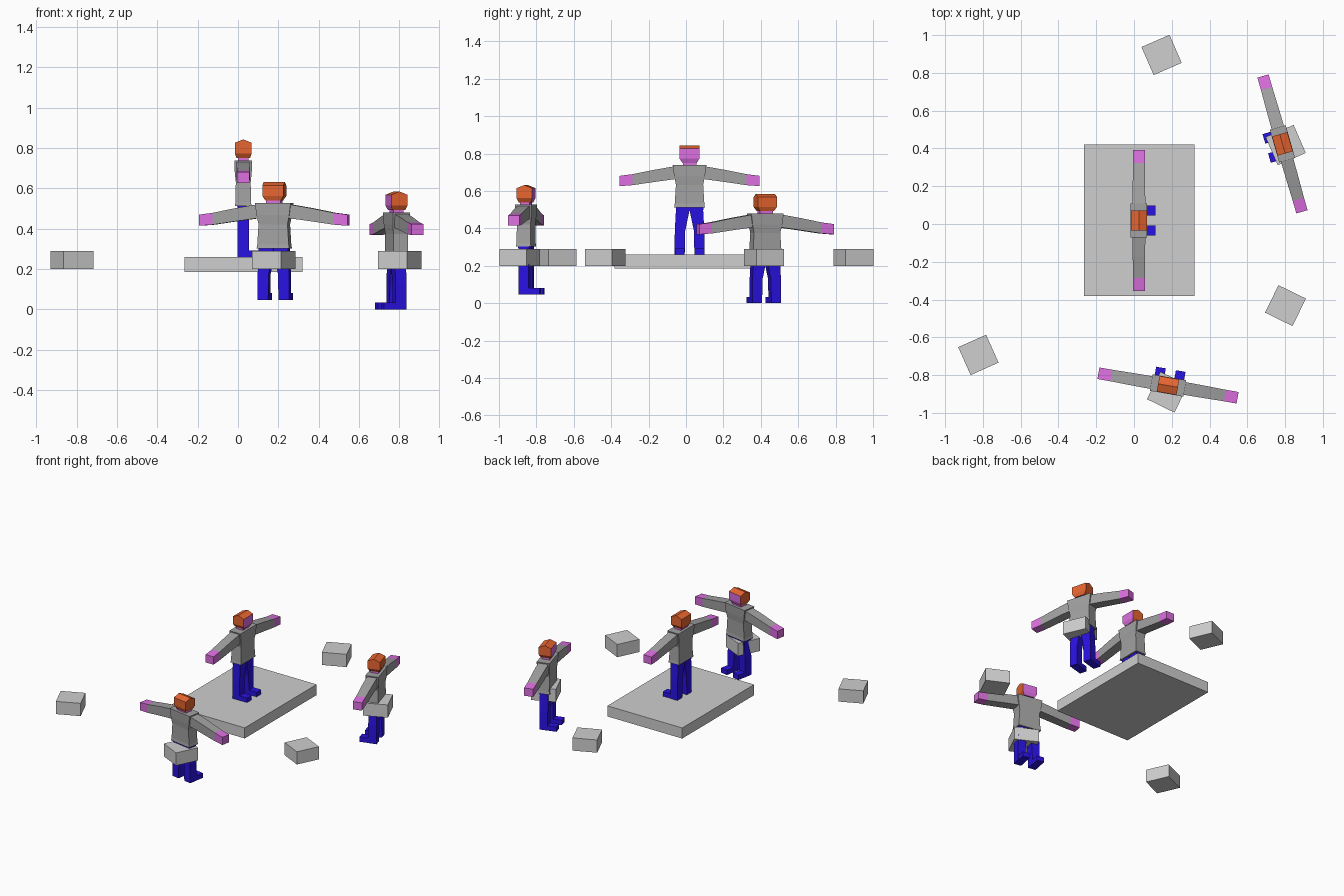
import bpy, bmesh
from math import radians
from mathutils import Matrix, Vector

if "Cube" in bpy.data.objects:
    bpy.data.objects.remove(bpy.data.objects["Cube"], do_unlink=True)


def material(name, r, g, b):
    m = bpy.data.materials.new(name)
    m.use_nodes = True
    m.diffuse_color = (r, g, b, 1)
    m.node_tree.nodes["Principled BSDF"].inputs["Base Color"].default_value = (r, g, b, 1)
    return m


stone = material("light_grey", 0.62, 0.62, 0.62)
shirt = material("shirt_grey", 0.36, 0.36, 0.36)
denim = material("trouser_blue", 0.022, 0.006, 0.75)
skin = material("skin_pink", 0.72, 0.16, 0.75)
hair = material("hair_orange", 0.80, 0.13, 0.03)


def ring_z(z, hx, hy, x=0, y=0):
    """Horizontal rectangle."""
    return [Vector((x + a * hx, y + b * hy, z)) for a, b in ((-1, -1), (1, -1), (1, 1), (-1, 1))]


def ring_y(y, hx, z0, z1):
    """Upright rectangle across the arm."""
    return [Vector((-hx, y, z0)), Vector((hx, y, z0)), Vector((hx, y, z1)), Vector((-hx, y, z1))]


def loft(bm, rings, side=1):
    """Join four-cornered rings into a closed solid."""
    loops = [[bm.verts.new((p.x, p.y * side, p.z)) for p in r] for r in rings]
    for a, b in zip(loops, loops[1:]):
        for i in range(4):
            j = (i + 1) % 4
            bm.faces.new((a[i], a[j], b[j], b[i]))
    bm.faces.new(loops[0])
    bm.faces.new(loops[-1])


def finish(bm, name, mats, rule=None):
    bmesh.ops.recalc_face_normals(bm, faces=bm.faces)
    me = bpy.data.meshes.new(name)
    for m in mats:
        me.materials.append(m)
    if rule:
        for f in bm.faces:
            f.material_index = rule(f)
    bm.to_mesh(me)
    bm.free()
    return me


def solid(name, mats, ring_lists, mirrored=False, rule=None):
    bm = bmesh.new()
    for rings in ring_lists:
        for side in (1, -1) if mirrored else (1,):
            loft(bm, rings, side)
    return finish(bm, name, mats, rule)


def place(me, name, x, y, z, angle=0):
    ob = bpy.data.objects.new(name, me)
    bpy.context.collection.objects.link(ob)
    ob.matrix_world = Matrix.Translation((x, y, z)) @ Matrix.Rotation(radians(angle), 4, "Z")


# Head with a ridged crown; the front face and underside are skin
def head_mesh():
    bm = bmesh.new()
    loft(bm, [ring_z(0.492, 0.033, 0.038), ring_z(0.515, 0.042, 0.053), ring_z(0.568, 0.042, 0.053)])
    bm.faces.ensure_lookup_table()
    top = bm.faces[-1]
    sides = [e for e in top.edges if abs(e.verts[0].co.x - e.verts[1].co.x) < 0.001]
    cut = [e for e in top.edges if e not in sides]
    mid = bmesh.ops.subdivide_edges(bm, edges=cut, cuts=1)
    for v in mid["geom_inner"]:
        if isinstance(v, bmesh.types.BMVert):
            v.co.z = 0.585
    return finish(bm, "head", [hair, skin],
                  lambda f: int(f.normal.x > 0.6 or f.normal.z < -0.9))


# Body parts, facing +x with feet at z = 0
parts = {
    "head": head_mesh(),
    "neck": solid("neck", [skin], [[ring_z(0.47, 0.026, 0.036), ring_z(0.50, 0.026, 0.036)]]),
    "torso": solid("torso", [shirt], [[
        ring_z(0.255, 0.041, 0.082), ring_z(0.275, 0.038, 0.079), ring_z(0.375, 0.037, 0.073),
        ring_z(0.42, 0.042, 0.082), ring_z(0.48, 0.044, 0.09)]]),
    "arms": solid("arms", [shirt, skin], [[
        ring_y(0.08, 0.034, 0.405, 0.474), ring_y(0.19, 0.033, 0.39, 0.455),
        ring_y(0.305, 0.031, 0.373, 0.432), ring_y(0.374, 0.031, 0.368, 0.423)]],
        True, lambda f: int(abs(f.calc_center_median().y) > 0.31)),
    "legs": solid("legs", [denim], [[
        ring_z(0, 0.028, 0.027, 0, 0.053), ring_z(0.13, 0.028, 0.028, 0, 0.051),
        ring_z(0.235, 0.029, 0.036, 0, 0.037), ring_z(0.26, 0.03, 0.037, 0, 0.037)]], True),
    "feet": solid("feet", [denim], [[
        ring_z(0, 0.034, 0.026, 0.053, 0.053), ring_z(0.034, 0.034, 0.026, 0.053, 0.053)]], True),
}

# Three people: x, y, ground height, heading
people = {
    "standing_person": (0.026, 0.019, 0.263, 0),
    "front_person": (0.18, -0.855, 0.052, 80),
    "side_person": (0.786, 0.424, 0.005, 196),
}
for who, spot in people.items():
    for part, me in parts.items():
        place(me, who + "_" + part, *spot)

# Platform
platform = solid("platform", [stone], [[ring_z(0, 0.293, 0.402), ring_z(0.075, 0.293, 0.402)]])
place(platform, "platform", 0.027, 0.02, 0.19)

# Loose blocks around the platform
block = solid("block", [stone], [[ring_z(0, 0.081, 0.081), ring_z(0.09, 0.081, 0.081)]])
for i, (x, y, angle) in enumerate([(-0.824, -0.693, 24), (0.802, -0.432, -26), (0.146, 0.895, 23.5),
                                   (0.803, 0.418, 23.5), (0.177, -0.89, -26)]):
    place(block, "block_%d" % (i + 1), x, y, 0.205, angle)

# Settle the lowest feet on the ground
for ob in bpy.context.collection.objects:
    if ob.name.split("_")[-1] in parts or ob.name.startswith(("platform", "block_")):
        ob.matrix_world = Matrix.Translation((0, 0, -0.005)) @ ob.matrix_world
